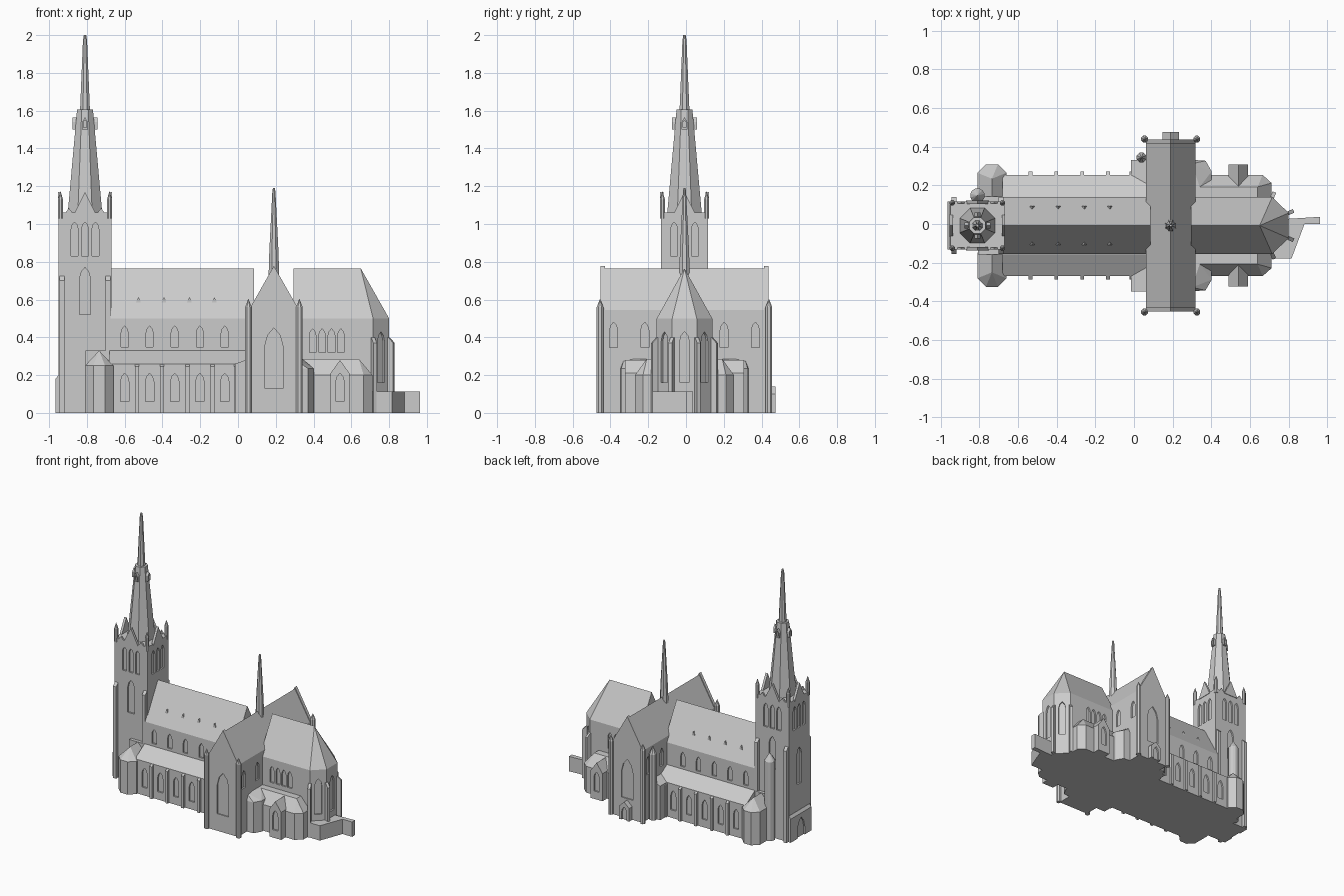
import bpy, bmesh, math
from mathutils import Vector

if "Cube" in bpy.data.objects:
    bpy.data.objects.remove(bpy.data.objects["Cube"])

CY = -0.008  # y of the long axis of the church
stone = bpy.data.materials.new("grey_stone")
stone.diffuse_color = (0.6, 0.6, 0.6, 1)
stone.use_nodes = True
stone.node_tree.nodes["Principled BSDF"].inputs["Base Color"].default_value = stone.diffuse_color


def finish(name, bm):
    me = bpy.data.meshes.new(name)
    bm.to_mesh(me)
    bm.free()
    me.materials.append(stone)
    ob = bpy.data.objects.new(name, me)
    bpy.context.collection.objects.link(ob)
    return ob


def hull(name, pts):
    """Convex solid around points whose y is measured from the long axis."""
    bm = bmesh.new()
    for x, y, z in pts:
        bm.verts.new((x, y + CY, z))
    r = bmesh.ops.convex_hull(bm, input=bm.verts[:])
    junk = {g for g in r["geom_interior"] + r["geom_unused"] if isinstance(g, bmesh.types.BMVert)}
    bmesh.ops.delete(bm, geom=list(junk), context='VERTS')
    bmesh.ops.dissolve_limit(bm, angle_limit=0.01, verts=bm.verts[:], edges=bm.edges[:])
    bmesh.ops.recalc_face_normals(bm, faces=bm.faces[:])
    return finish(name, bm)


def box_pts(x0, x1, y0, y1, z0, z1):
    return [(x, y, z) for x in (x0, x1) for y in (y0, y1) for z in (z0, z1)]


def box(name, *b):
    return hull(name, box_pts(*b))


def ring(x, y, z, r, n=8):
    return [(x + r * math.cos((i + .5) * 2 * math.pi / n),
             y + r * math.sin((i + .5) * 2 * math.pi / n), z) for i in range(n)]


def turret(name, x, y, z0, z1, top, r, n=8):
    hull(name, ring(x, y, z0, r, n) + ring(x, y, z1, r, n) + [(x, y, top)])


def cut_windows(ob, windows, depth=0.012):
    """Recess pointed windows; each is (x, y, facing degrees, z0, z1, width)."""
    bm = bmesh.new()
    for x, y, ang, z0, z1, w in windows:
        a = math.radians(ang)
        n = Vector((math.cos(a), math.sin(a), 0))
        t = Vector((-n.y, n.x, 0))
        h = w / 2
        s = z1 - w * 1.0
        prof = [(-h, z0), (h, z0), (h, s), (h * .68, s + w * .6), (0, z1), (-h * .68, s + w * .6), (-h, s)]
        c = Vector((x, y + CY, 0))
        rows = [[bm.verts.new(c + n * d + t * u + Vector((0, 0, z))) for u, z in prof] for d in (-depth, depth)]
        bm.faces.new(rows[0])
        bm.faces.new(rows[1])
        for i in range(7):
            j = (i + 1) % 7
            bm.faces.new((rows[0][i], rows[0][j], rows[1][j], rows[1][i]))
    bmesh.ops.recalc_face_normals(bm, faces=bm.faces[:])
    cutter = finish("window_cutter", bm)
    cutter.hide_render = True
    mod = ob.modifiers.new("windows", 'BOOLEAN')
    mod.operation, mod.object, mod.solver = 'DIFFERENCE', cutter, 'EXACT'
    bpy.context.view_layer.update()
    ob.data = bpy.data.meshes.new_from_object(ob.evaluated_get(bpy.context.evaluated_depsgraph_get()))
    ob.modifiers.clear()
    bpy.data.objects.remove(cutter)


# Tower
TX, HX, HY = -0.81, 0.14, 0.125
tower = box("tower", TX - HX, TX + HX, -HY, HY, 0, 1.06)
wins = []
for s in (1, -1):
    for d in (-.055, 0, .055):
        wins += [(TX + d, s * HY, s * 90, .83, 1.01, .036),
                 (TX + s * HX, d, 90 - s * 90, .83, 1.01, .036)]
    wins.append((TX, s * HY, s * 90, .52, .77, .056))
wins.append((TX - HX, 0, 180, .4, .68, .056))
cut_windows(tower, wins)

# West porch with a gabled doorway
porch = box("west_porch", -.966, -.9, -HY, HY, 0, .18)
cut_windows(porch, [(-.966, 0, 180, 0, .15, .09)], .01)
hull("porch_slope", box_pts(-.966, -.94, -HY, HY, .17, .18) + box_pts(-.951, -.94, -HY, HY, .18, .2))

# Tower gables, corner pinnacles, buttresses
for s in (1, -1):
    y0, y1 = s * (HY + .004), s * (HY - .014)
    hull("tower_gable", [(TX + d, y, z) for y in (y0, y1) for d, z in ((-.06, 1.05), (.06, 1.05), (0, 1.17))])
    x0, x1 = TX + s * (HX + .004), TX + s * (HX - .014)
    hull("tower_gable", [(x, d, z) for x in (x0, x1) for d, z in ((-.06, 1.05), (.06, 1.05), (0, 1.17))])
    for t in (1, -1):
        px, py = TX + s * .13, t * (HY - .008)
        turret("tower_pinnacle", px, py, 1.03, 1.13, 1.175, .015)
        for d in (-.085, .085):
            hull("parapet_point", [(TX + d + e, t * HY - t * f, z) for f in (0, .012)
                                   for e, z in ((-.025, 1.05), (.025, 1.05), (0, 1.085))])
        hull("tower_buttress", box_pts(TX + s * .122 - .013, TX + s * .122 + .013, t * .1, t * .148, 0, .7)
             + [(TX + s * .122 - .013, t * .12, .73), (TX + s * .122 + .013, t * .12, .73)])
turret("stair_turret", TX, .155, 0, .6, .66, .038, 12)

# Main spire with small lookout dormers
k = 1 / math.cos(math.pi / 8)
spire = hull("spire_lower", ring(TX, 0, 1.05, .092 * k) + ring(TX, 0, 1.605, .042 * k))
hull("spire_upper", ring(TX, 0, 1.58, .027 * k) + ring(TX, 0, 1.97, .011 * k) + ring(TX, 0, 2.0, .007))
for i in range(4):
    c, s = round(math.cos(i * math.pi / 2)), round(math.sin(i * math.pi / 2))
    prof = [(-.015, 1.5), (.015, 1.5), (.015, 1.54), (0, 1.565), (-.015, 1.54)]
    dormer = hull("spire_dormer", [(TX + c * d - s * u, s * d + c * u, z) for d in (.03, .067) for u, z in prof])
    cut_windows(dormer, [(TX + c * .067, s * .067, i * 90, 1.51, 1.55, .016)])

# Nave with clerestory windows
EAVE, RIDGE, HW = .5, .765, .147
bays = (-.6, -.468, -.335, -.202, -.07)
nave = hull("nave", [(x, y, z) for x in (-.68, .085) for y, z in
                     ((-HW, 0), (HW, 0), (-HW, EAVE), (HW, EAVE), (0, RIDGE))])
cut_windows(nave, [(x, s * HW, s * 90, .35, .46, .038) for x in bays for s in (1, -1)])
box("nave_west_pier", -.69, -.64, -.022, .022, .5, .72)

for s in (1, -1):
    # Nave roof dormers
    for x in (-.527, -.392, -.257, -.125):
        hull("roof_dormer", [(x + u, s * y, z) for y in (.06, .1) for u, z in
                             ((-.012, .57), (.012, .57), (.012, .59), (-.012, .59), (0, .613))])
    # Side aisle, windows and buttresses
    aisle = hull("side_aisle", [(x, s * y, z) for x in (-.68, .07) for y, z in
                                ((.13, 0), (.13, .335), (.15, .33), (.262, .26), (.262, 0))])
    cut_windows(aisle, [(x, s * .262, s * 90, .06, .21, .044) for x in bays])
    for x in (-.535, -.402, -.268, -.135, -.012):
        hull("aisle_buttress", box_pts(x - .01, x + .01, s * .25, s * .28, 0, .245)
             + [(x - .01, s * .25, .265), (x + .01, s * .25, .265)])
    # West chapel with a polygonal roof
    box("chapel_wall", -.808, -.66, s * .05, s * .15, 0, .33)
    hull("west_chapel", ring(-.735, s * .242, 0, .081) + ring(-.735, s * .242, .25, .081)
         + [(x, s * .14, z) for x in (-.81, -.66) for z in (0, .25)]
         + [(-.735, s * .242, .33), (-.735, s * .14, .33)])
    # Annex between aisle and transept
    hull("transept_annex", box_pts(-.015, .07, s * .2, s * .34, 0, .26) + [(.07, s * .34, .29), (.07, s * .2, .29)])

    # Choir aisle
    plan = [(.3, .1), (.3, .262), (.665, .262), (.712, .22), (.712, .1)]
    hull("choir_aisle", [(x, s * y, z) for x, y in plan for z in (0, .2)]
         + [(x, s * y, .285) for x in (.3, .64) for y in (.1, .2)])
    # Gabled choir chapel
    chapel = hull("choir_chapel", [(.54 + u, s * y, z) for y in (.1, .315) for u, z in
                                   ((-.05, 0), (.05, 0), (.05, .21), (-.05, .21), (0, .28))])
    cut_windows(chapel, [(.54, s * .315, s * 90, .06, .21, .045)])
    # Corner vestry beside the transept
    plan = [(.3, .2), (.3, .34), (.37, .335), (.402, .28), (.402, .2)]
    hull("corner_vestry", [(x, s * y, z) for x, y in plan for z in (0, .235)]
         + [(.3, s * .2, .285), (.3, s * .32, .285), (.34, s * .2, .285)])
turret("north_stair_turret", .038, .352, 0, .5, .56, .027)

# Transept with gable walls, windows and corner turrets
X0, TH, TL = .19, .127, .437
transept = hull("transept", [(X0 + u, y, z) for y in (-TL, TL) for u, z in
                             ((-TH, 0), (TH, 0), (TH, .545), (-TH, .545), (0, .765))])
cut_windows(transept, [(X0 + s * TH, y, 90 - 90 * s, .345, .48, .042)
                       for s in (1, -1) for y in (-.375, -.21, .21, .375)])
for s in (1, -1):
    gable = hull("transept_gable", [(X0 + u, s * y, z) for y in (TL - .015, TL + .008) for u, z in
                                    ((-TH, 0), (TH, 0), (TH, .555), (-TH, .555), (0, .778))])
    cut_windows(gable, [(X0, s * (TL + .008), s * 90, .15 if s > 0 else .13, .45, .096)])
    for t in (1, -1):
        turret("transept_turret", X0 + t * .135, s * .447, 0, .56, .605, .019)
door = hull("north_porch", [(X0 + u, y, z) for y in (.42, .483) for u, z in
                            ((-.042, 0), (.042, 0), (.042, .1), (-.042, .1), (0, .14))])
cut_windows(door, [(X0, .483, 90, 0, .1, .045)])

# Crossing spirelet
hull("spirelet", ring(X0, 0, .68, .032) + ring(X0, 0, .86, .026) + ring(X0, 0, 1.17, .009) + ring(X0, 0, 1.19, .006))

# Choir and apse under one hipped roof
plan = [(.295, HW), (.715, HW), (.8, .065)]
choir = hull("choir", [(x, s * y, z) for x, y in plan for s in (1, -1) for z in (0, EAVE)]
             + [(.295, 0, RIDGE), (.65, 0, RIDGE)])
diag = math.degrees(math.atan2(.085, .082))
wins = [(x, s * HW, s * 90, .32, .445, .035) for x in (.395, .445, .495, .545) for s in (1, -1)]
wins += [(.7575, s * .106, s * diag, .16, .43, .05) for s in (1, -1)] + [(.8, 0, 0, .16, .43, .05)]
cut_windows(choir, wins)


def rib(x, y, ang):
    """Stepped apse buttress pointing outward."""
    a = math.radians(ang)
    c, s = math.cos(a), math.sin(a)
    hull("apse_buttress", [(x + c * d - s * u, y + s * d + c * u, z) for u in (-.01, .01)
                           for d, z in ((-.02, 0), (.028, 0), (.028, .37), (0, .4), (-.02, .4))])


for s in (1, -1):
    rib(.8, s * .065, s * 23)
    rib(.715, s * HW, s * 67)

# Low east sacristy and boundary wall
hull("sacristy", [(x, y, z) for x, y in ((.7, -.17), (.815, -.17), (.882, .008), (.8, .03), (.7, .03)) for z in (0, .113)])
hull("east_wall", [(x, y, z) for x, y in ((.8, .008), (.963, .008), (.963, .045), (.8, .035)) for z in (0, .113)])
